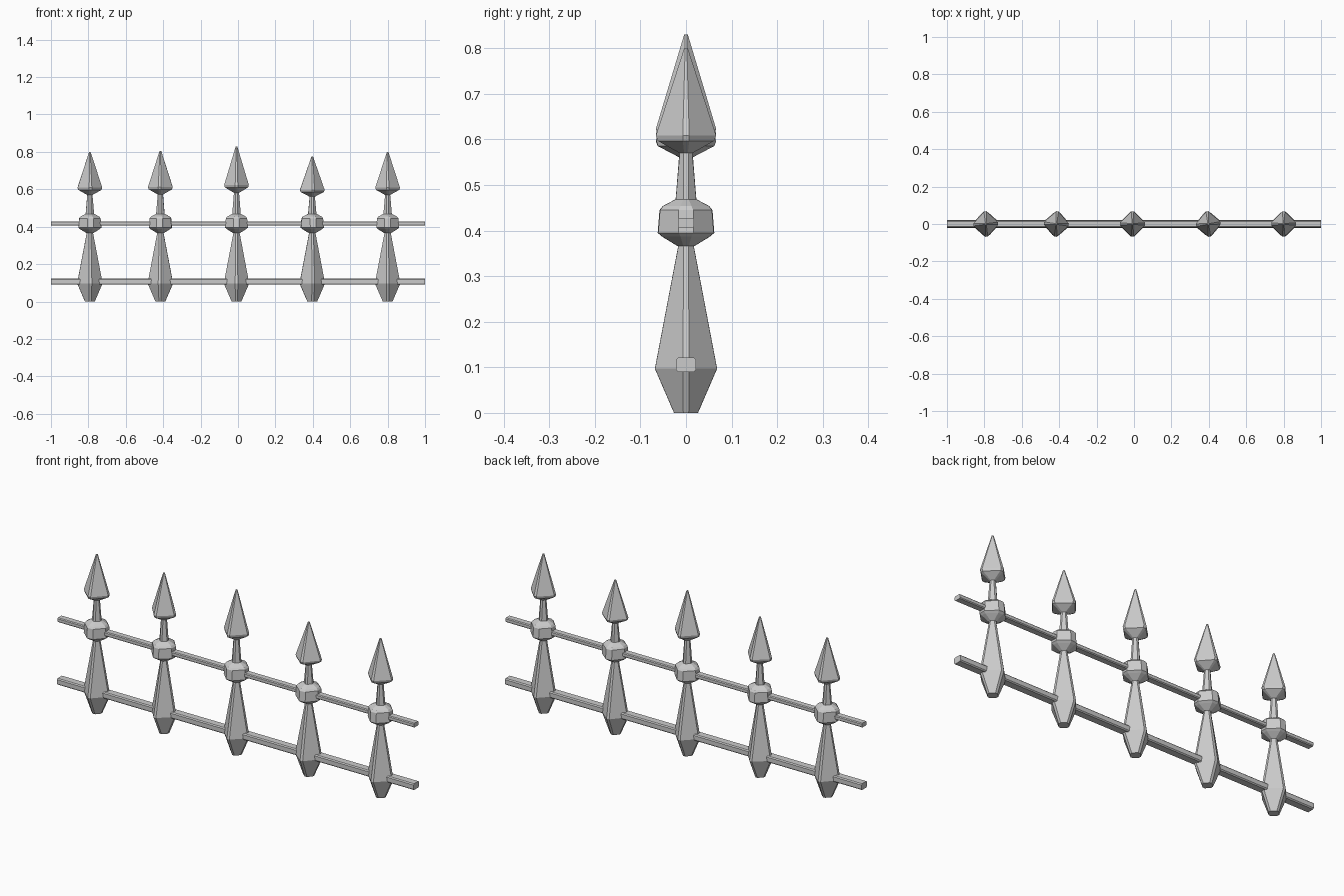
import bpy, bmesh, math
from mathutils import Matrix

if "Cube" in bpy.data.objects:
    bpy.data.objects.remove(bpy.data.objects["Cube"])


def loft(name, rings):
    """Skin a list of equal-length vertex rings and cap both ends."""
    bm = bmesh.new()
    loops = [[bm.verts.new(p) for p in ring] for ring in rings]
    n = len(loops[0])
    for a, b in zip(loops, loops[1:]):
        for i in range(n):
            j = (i + 1) % n
            bm.faces.new((a[i], a[j], b[j], b[i]))
    bm.faces.new(loops[0][::-1])
    bm.faces.new(loops[-1])
    bmesh.ops.recalc_face_normals(bm, faces=bm.faces)
    me = bpy.data.meshes.new(name)
    bm.to_mesh(me)
    bm.free()
    ob = bpy.data.objects.new(name, me)
    bpy.context.collection.objects.link(ob)
    return ob


def diamond(r, c, z):
    """Diamond section with its four corners cut off (c = half cut width)."""
    return [(r, -c, z), (r, c, z), (c, r, z), (-c, r, z),
            (-r, c, z), (-r, -c, z), (-c, -r, z), (c, -r, z)]


# profiles: corner radius, half corner cut, height
SHAFT = [(.026, .006, 0), (.068, .007, .097), (.017, .005, .365), (.017, .005, .39)]
KNOT = [(.018, .006, .366), (.052, .012, .387), (.061, .016, .395),
        (.057, .016, .445), (.050, .012, .454), (.024, .006, .468)]
NECK = [(.024, .006, .45), (.013, .005, .58)]
HEAD = [(.014, .004, .57), (.062, .007, .597), (.066, .007, .609), (.004, .002, .80)]

# posts: x, tip height, slight twist in degrees
POSTS = [(-.792, .80, 3), (-.415, .806, -4), (-.008, .83, 0),
         (.397, .775, 5), (.80, .80, 0)]

for x, tip, twist in POSTS:
    k = (tip - .43) / (.80 - .43)
    for name, prof in (("post_shaft", SHAFT), ("post_knot", KNOT),
                       ("post_neck", NECK), ("spear_head", HEAD)):
        stretch = k if name in ("post_neck", "spear_head") else 1
        rings = [diamond(r, c, .43 + (z - .43) * stretch) for r, c, z in prof]
        ob = loft(name, rings)
        ob.data.transform(Matrix.Rotation(math.radians(twist), 4, 'Z'))
        ob.location.x = x


# rails with chamfered edges
def rail(name, z, hy, hz, ch):
    sec = [(hy, -hz + ch), (hy, hz - ch), (hy - ch, hz), (-hy + ch, hz),
           (-hy, hz - ch), (-hy, -hz + ch), (-hy + ch, -hz), (hy - ch, -hz)]
    loft(name, [[(x, y, z + dz) for y, dz in sec] for x in (-1, 1)])


rail("upper_rail", .417, .018, .011, .004)
rail("lower_rail", .106, .022, .016, .005)
